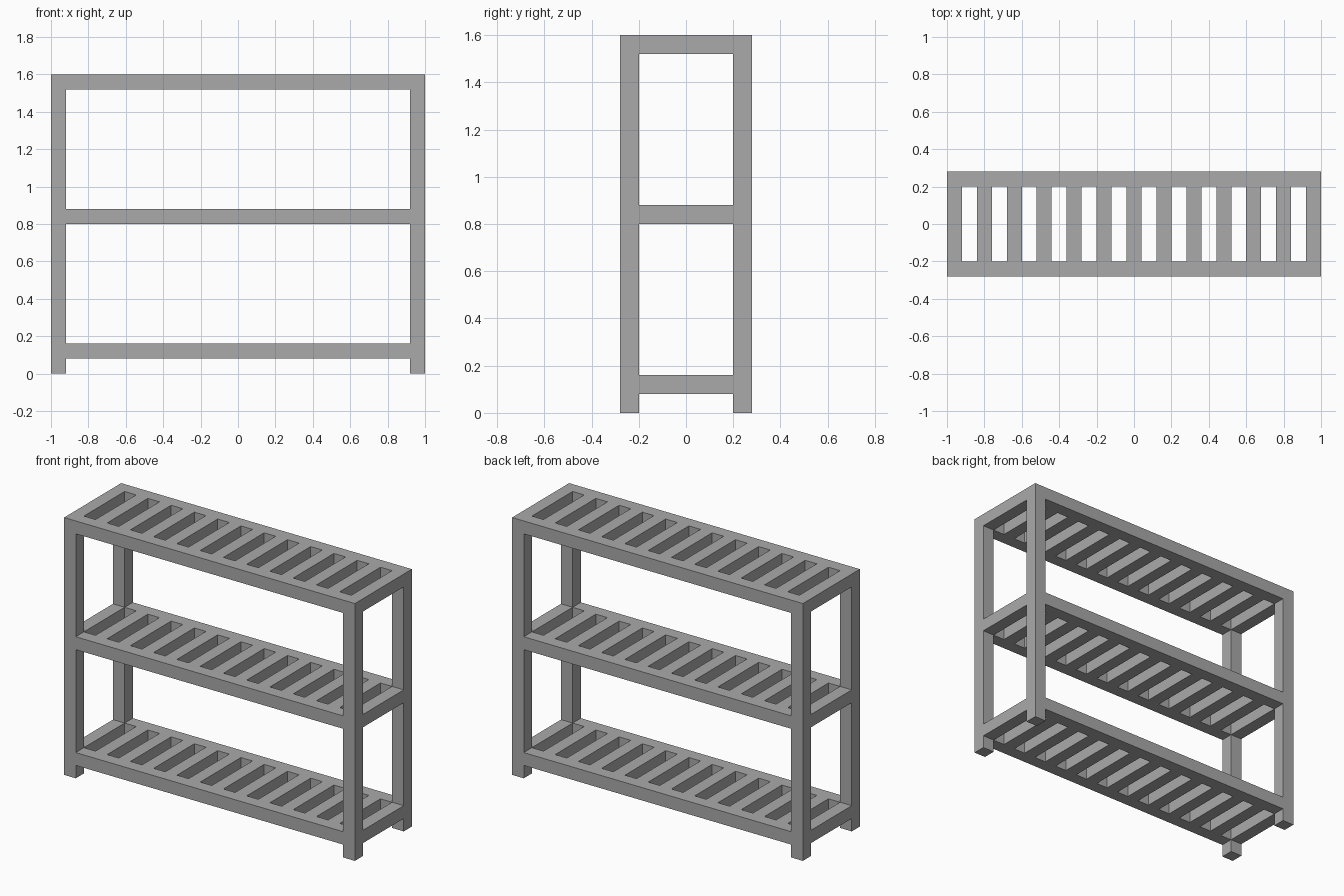
import bpy

cube = bpy.data.objects.get("Cube")
if cube:
    bpy.data.objects.remove(cube, do_unlink=True)

# Overall sizes
BAR = 0.08              # thickness of every bar
HALF_W, HALF_D, HEIGHT = 1.0, 0.28, 1.6
POST_X, POST_Y = HALF_W - BAR / 2, HALF_D - BAR / 2
INNER_W, INNER_D = 2 * (HALF_W - BAR), 2 * (HALF_D - BAR)
PITCH = 2 * BAR         # slat spacing

grey = bpy.data.materials.new("plain grey")
grey.use_nodes = True
colour = (0.4, 0.4, 0.4, 1)
grey.diffuse_color = colour
grey.node_tree.nodes["Principled BSDF"].inputs["Base Color"].default_value = colour


def bar(name, centre, size):
    """Add a square-edged bar with its size stored in the mesh."""
    bpy.ops.mesh.primitive_cube_add(size=1, location=centre)
    obj = bpy.context.object
    obj.name = name
    obj.scale = size
    bpy.ops.object.transform_apply(location=False, rotation=False, scale=True)
    obj.data.materials.append(grey)


# Corner posts
for side, sx in (("left", 1), ("right", -1)):
    for end, sy in (("front", -1), ("back", 1)):
        bar(f"{end}_{side}_post", (sx * POST_X, sy * POST_Y, HEIGHT / 2),
            (BAR, BAR, HEIGHT))

# Three slatted shelves
for shelf, z in (("bottom", 0.12), ("middle", 0.84), ("top", 1.56)):
    # Long rails between the posts
    for end, sy in (("front", -1), ("back", 1)):
        bar(f"{shelf}_{end}_rail", (0, sy * POST_Y, z), (INNER_W, BAR, BAR))
    # End rails
    for side, sx in (("left", 1), ("right", -1)):
        bar(f"{shelf}_{side}_rail", (sx * POST_X, 0, z), (BAR, INNER_D, BAR))
    # Evenly spaced slats
    for i in range(-5, 6):
        bar(f"{shelf}_slat_{i + 6}", (i * PITCH, 0, z), (BAR, INNER_D, BAR))
